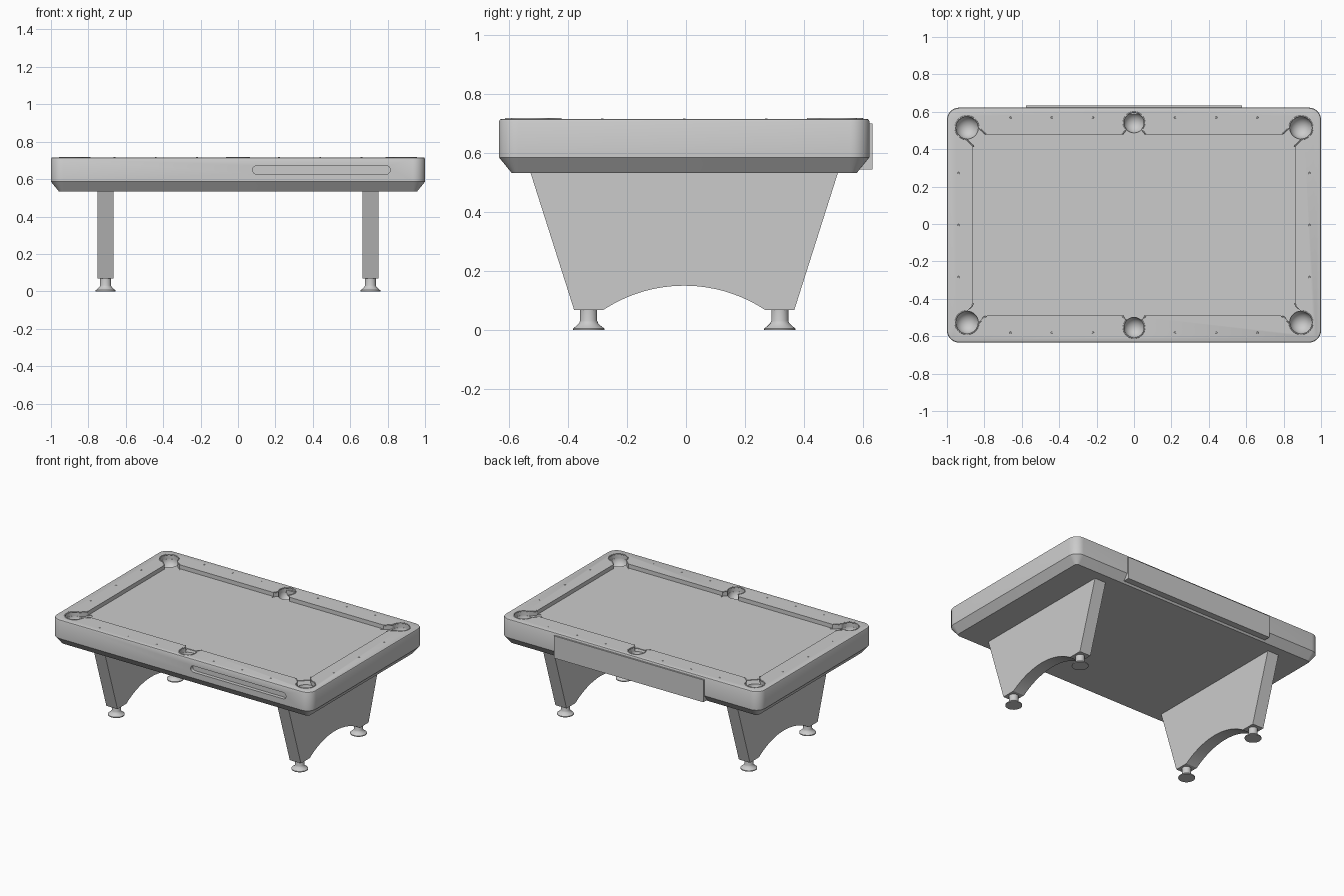
import bpy, bmesh
from math import pi, cos, sin, radians, atan2
from mathutils import Vector

if "Cube" in bpy.data.objects:
    bpy.data.objects.remove(bpy.data.objects["Cube"])

Y0 = -0.006                      # centre line of the table (back panel sticks out)
HX, HY = 1.0, 0.628              # half size of the body
FX, FY = 0.86, 0.484             # half size of the playing field
TOP, BED = 0.716, 0.688


def finish(name, bm, smooth=True):
    bmesh.ops.recalc_face_normals(bm, faces=bm.faces)
    me = bpy.data.meshes.new(name)
    bm.to_mesh(me)
    bm.free()
    ob = bpy.data.objects.new(name, me)
    bpy.context.collection.objects.link(ob)
    if smooth:
        activate(ob)
        bpy.ops.object.shade_smooth_by_angle(angle=radians(30))
    return ob


def activate(ob):
    bpy.ops.object.select_all(action='DESELECT')
    ob.select_set(True)
    bpy.context.view_layer.objects.active = ob


def loft(name, rings):
    """Skin closed rings of equal length and cap both ends."""
    bm = bmesh.new()
    vs = [[bm.verts.new(p) for p in r] for r in rings]
    n = len(vs[0])
    for a, b in zip(vs, vs[1:]):
        for i in range(n):
            bm.faces.new((a[i], a[(i + 1) % n], b[(i + 1) % n], b[i]))
    bm.faces.new(vs[0])
    bm.faces.new(vs[-1])
    return finish(name, bm)


def rounded_rect(hx, hy, r, n=8):
    pts = []
    for k, (sx, sy) in enumerate([(1, 1), (-1, 1), (-1, -1), (1, -1)]):
        for i in range(n + 1):
            a = k * pi / 2 + i / n * pi / 2
            pts.append((sx * (hx - r) + r * cos(a), sy * (hy - r) + r * sin(a)))
    return pts


def box(name, x0, x1, y0, y1, z0, z1):
    return loft(name, [[(x0, y0, z), (x1, y0, z), (x1, y1, z), (x0, y1, z)] for z in (z0, z1)])


def cut(target, cutter):
    cutter.hide_render = True
    activate(target)
    m = target.modifiers.new("cut", 'BOOLEAN')
    m.operation, m.solver, m.object = 'DIFFERENCE', 'EXACT', cutter
    bpy.ops.object.modifier_apply(modifier=m.name)
    bpy.data.objects.remove(cutter)


# Body with chamfered underside
rings = []
for inset, z in [(0.043, 0.533), (0, 0.586), (0, 0.708), (0.003, 0.714), (0.008, TOP)]:
    rings.append([(x, y + Y0, z) for x, y in rounded_rect(HX - inset, HY - inset, 0.065 - inset)])
body = loft("table_body", rings)

# Sunken playing field
cut(body, box("field_cutter", -FX, FX, Y0 - FY, Y0 + FY, BED, 0.8))


def keyhole(r, depth, w):
    """Pocket outline: mouth on the -y side, round at the +y side."""
    a0 = radians(-42)
    side = [(w, -depth), (w * 0.92, -depth * 0.87), (r * 0.76, -r * 0.68)]
    arc = [(r * cos(a0 + t / 20 * (pi - 2 * a0)), r * sin(a0 + t / 20 * (pi - 2 * a0)))
           for t in range(21)]
    return side[:2] + arc + [(-x, y) for x, y in reversed(side[:2])]


# Pockets: corner and middle
pockets = [(sx * 0.893, sy * 0.521, 0.062, 0.098, 0.049, atan2(sy, sx) - pi / 2)
           for sx in (-1, 1) for sy in (-1, 1)]
pockets = [(x, y, r, d, w, a) if abs(abs(a + pi / 2) - pi / 2) > 0 else None for x, y, r, d, w, a in pockets]
pockets += [(0, s * 0.548, 0.056, 0.064, 0.062, 0 if s > 0 else pi) for s in (-1, 1)]
for px, py, r, d, w, ang in pockets:
    def place(p, z):
        return (px + p[0] * cos(ang) - p[1] * sin(ang),
                Y0 + py + p[0] * sin(ang) + p[1] * cos(ang), z)
    outline = keyhole(r, d, w)
    ext = [(w, -d - 0.02)] + outline + [(-w, -d - 0.02)]
    cut(body, loft("throat_cutter", [[place(p, z) for p in ext] for z in (BED - 0.004, 0.8)]))
    bm = bmesh.new()
    bmesh.ops.create_uvsphere(bm, u_segments=32, v_segments=16, radius=r * 0.99)
    bmesh.ops.translate(bm, verts=bm.verts, vec=(px, Y0 + py, BED))
    cut(body, finish("bowl_cutter", bm))
    # Slim raised trim around the pocket
    cu = bpy.data.curves.new("pocket_trim", 'CURVE')
    cu.dimensions, cu.bevel_depth, cu.bevel_resolution = '3D', 0.004, 1
    sp = cu.splines.new('POLY')
    sp.points.add(len(outline) - 1)
    for q, p in zip(sp.points, outline):
        q.co = (*place(p, TOP - 0.001), 1)
    trim = bpy.data.objects.new("pocket_trim", cu)
    bpy.context.collection.objects.link(trim)
    activate(trim)
    bpy.ops.object.convert(target='MESH')

# Ball return window on the front
slot = [(0.446 + x, z + 0.649) for x, z in rounded_rect(0.368, 0.022, 0.0215)]
cut(body, loft("slot_cutter", [[(x, y, z) for x, z in slot] for y in (Y0 - HY - 0.05, Y0 - HY + 0.025)]))
activate(body)
bpy.ops.object.shade_smooth_by_angle(angle=radians(30))

# Back panel
box("back_panel", -0.577, 0.577, 0.585, 0.633, 0.545, 0.70)

# Rail sights
spots = [(sx * k * 0.22, sy * 0.575) for sx in (-1, 1) for sy in (-1, 1) for k in (1, 2, 3)]
spots += [(sx * 0.938, y) for sx in (-1, 1) for y in (-0.278, 0, 0.278)]
bm = bmesh.new()
for x, y in spots:
    v = bmesh.ops.create_cone(bm, cap_ends=True, segments=12, radius1=0.007, radius2=0.004, depth=0.004)["verts"]
    bmesh.ops.translate(bm, verts=v, vec=(x, y + Y0, TOP))
finish("rail_sights", bm)

# Tapered slab legs with an arched underside
arch = [(0.275 * cos(t / 24 * pi), 0) for t in range(25)]
R = (0.275 ** 2 + 0.083 ** 2) / (2 * 0.083)
arch = [(y, 0.151 - R + (R * R - y * y) ** 0.5) for y, _ in arch]
profile = [(-0.523, 0.54), (-0.373, 0.068)] + arch[::-1] + [(0.373, 0.068), (0.523, 0.54)]
foot = [(0.053, 0), (0.053, 0.006), (0.042, 0.014), (0.032, 0.024), (0.029, 0.032), (0.029, 0.075)]
for s, side in ((-1, "left"), (1, "right")):
    loft(side + "_leg", [[(s * 0.708 + dx, y + Y0, z) for y, z in profile] for dx in (-0.043, 0.043)])
    # Levelling feet
    for fy in (-0.324, 0.324):
        loft(side + "_foot", [[(s * 0.708 + r * cos(i * pi / 12), fy + Y0 + r * sin(i * pi / 12), z)
                               for i in range(24)] for r, z in foot])
